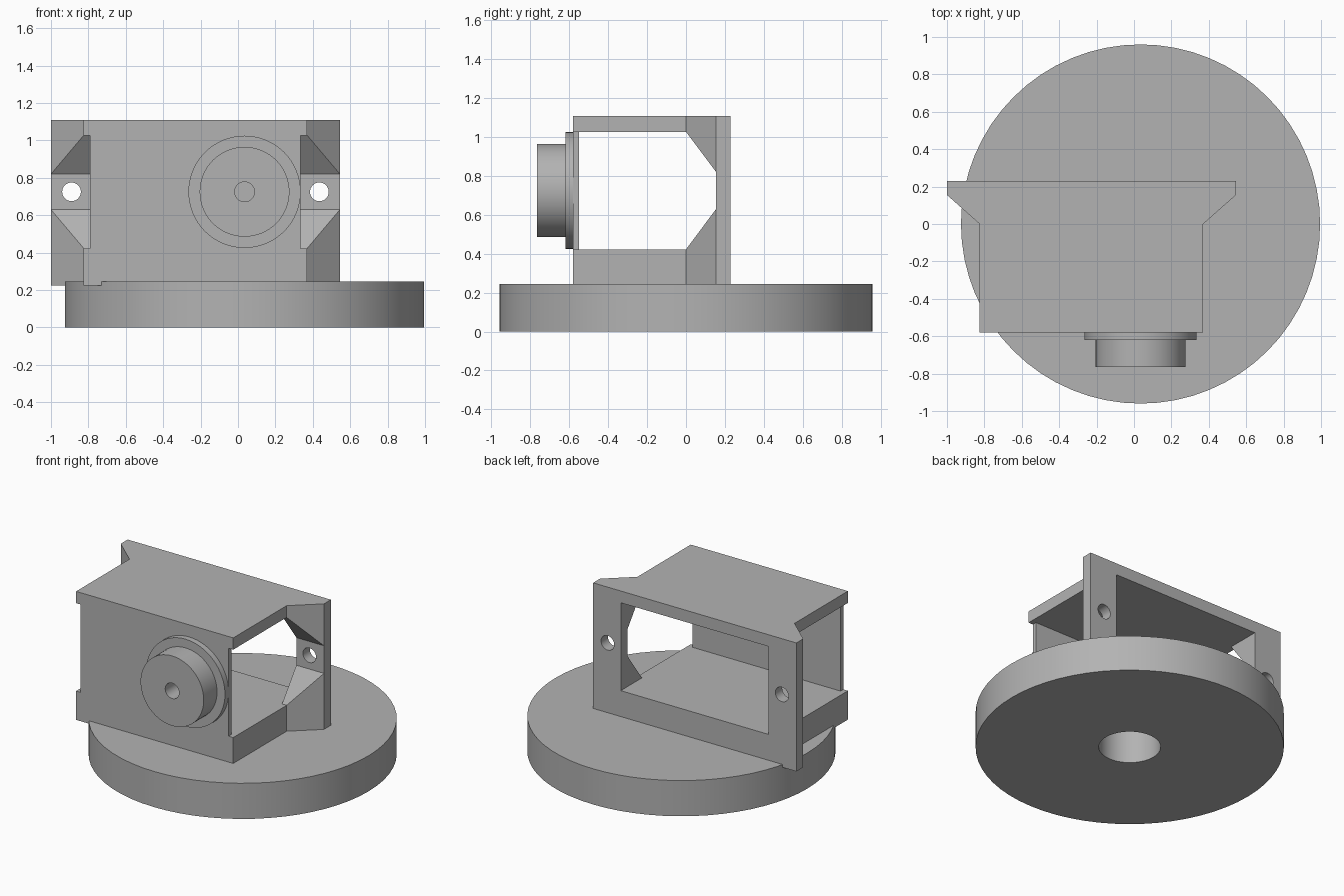
import bpy, bmesh
from mathutils import Matrix, Vector

if "Cube" in bpy.data.objects:
    bpy.data.objects.remove(bpy.data.objects["Cube"], do_unlink=True)

grey = bpy.data.materials.new("plain grey")
grey.use_nodes = True
colour = (0.45, 0.45, 0.45, 1)
grey.diffuse_color = colour
grey.node_tree.nodes["Principled BSDF"].inputs["Base Color"].default_value = colour


def prism(name, points, offset):
    """Closed solid: a planar outline pushed along an offset."""
    bm = bmesh.new()
    face = bm.faces.new([bm.verts.new(p) for p in points])
    out = bmesh.ops.extrude_face_region(bm, geom=[face])
    moved = [v for v in out["geom"] if isinstance(v, bmesh.types.BMVert)]
    bmesh.ops.translate(bm, verts=moved, vec=Vector(offset))
    bmesh.ops.recalc_face_normals(bm, faces=bm.faces)
    return finish(name, bm)


def finish(name, bm):
    mesh = bpy.data.meshes.new(name)
    bm.to_mesh(mesh)
    bm.free()
    mesh.materials.append(grey)
    obj = bpy.data.objects.new(name, mesh)
    bpy.context.collection.objects.link(obj)
    return obj


def box(name, x, y, z):
    outline = [(x[0], y[0], z[0]), (x[1], y[0], z[0]), (x[1], y[1], z[0]), (x[0], y[1], z[0])]
    return prism(name, outline, (0, 0, z[1] - z[0]))


def cylinder(name, radius, centre, depth, along_y=False, sides=64):
    bm = bmesh.new()
    bmesh.ops.create_cone(bm, cap_ends=True, segments=sides, radius1=radius,
                          radius2=radius, depth=depth)
    turn = Matrix.Rotation(1.5707963, 4, "X") if along_y else Matrix()
    bmesh.ops.transform(bm, matrix=Matrix.Translation(centre) @ turn, verts=bm.verts)
    return finish(name, bm)


def cut(target, *cutters):
    bpy.context.view_layer.objects.active = target
    for cutter in cutters:
        cutter.hide_render = True
        mod = target.modifiers.new("cut", "BOOLEAN")
        mod.operation, mod.solver, mod.object = "DIFFERENCE", "EXACT", cutter
        bpy.ops.object.modifier_apply(modifier=mod.name)
        bpy.data.objects.remove(cutter, do_unlink=True)


def smooth(obj):
    bpy.ops.object.select_all(action="DESELECT")
    obj.select_set(True)
    bpy.context.view_layer.objects.active = obj
    bpy.ops.object.shade_smooth_by_angle(angle=0.6)


MID_X, AXIS_X, AXIS_Z = -0.2275, 0.035, 0.725
FRONT, INSIDE, BACK = -0.58, -0.55, 0.23
FLOOR, CEILING = 0.423, 1.027

# Round base with a central bore
base = cylinder("base_disc", 0.96, (AXIS_X, 0, 0.1225), 0.245)
cut(base, cylinder("bore", 0.193, (AXIS_X, 0, 0.1), 0.6))
smooth(base)

# Housing with flared rear flange
half = [(0.5975, FRONT), (0.5975, 0), (0.7725, 0.155), (0.7725, BACK)]
outline = half + [(-x, y) for x, y in reversed(half)]
housing = prism("housing_frame", [(MID_X + x, y, 0.225) for x, y in outline], (0, 0, 0.883))

# Side openings narrowing to the flange, rear window and bolt holes
side = [(-1, FLOOR), (0, FLOOR), (0.155, 0.63), (0.155, 0.82), (0, CEILING), (-1, CEILING)]
cut(housing,
    prism("side_cutter", [(-2, y, z) for y, z in side], (4, 0, 0)),
    box("window_cutter", (-0.79, 0.335), (-0.1, 0.5), (FLOOR, CEILING)),
    *[cylinder("bolt_cutter", 0.05, (MID_X + s * 0.6625, 0.2, AXIS_Z), 0.4, True, 32)
      for s in (-1, 1)])
smooth(housing)

# Front wall between floor and roof
box("front_wall", (-0.79, 0.335), (FRONT, INSIDE), (FLOOR, CEILING))

# Stepped boss on the front wall, with a blind shaft hole
for name, radius, y0, y1 in (("boss_collar", 0.3, -0.62, FRONT), ("boss_drum", 0.24, -0.765, -0.62)):
    part = cylinder(name, radius, (AXIS_X, (y0 + y1) / 2, AXIS_Z), y1 - y0, True)
    cut(part, cylinder("shaft_cutter", 0.053, (AXIS_X, -0.7, AXIS_Z), 0.6, True, 32))
    smooth(part)
